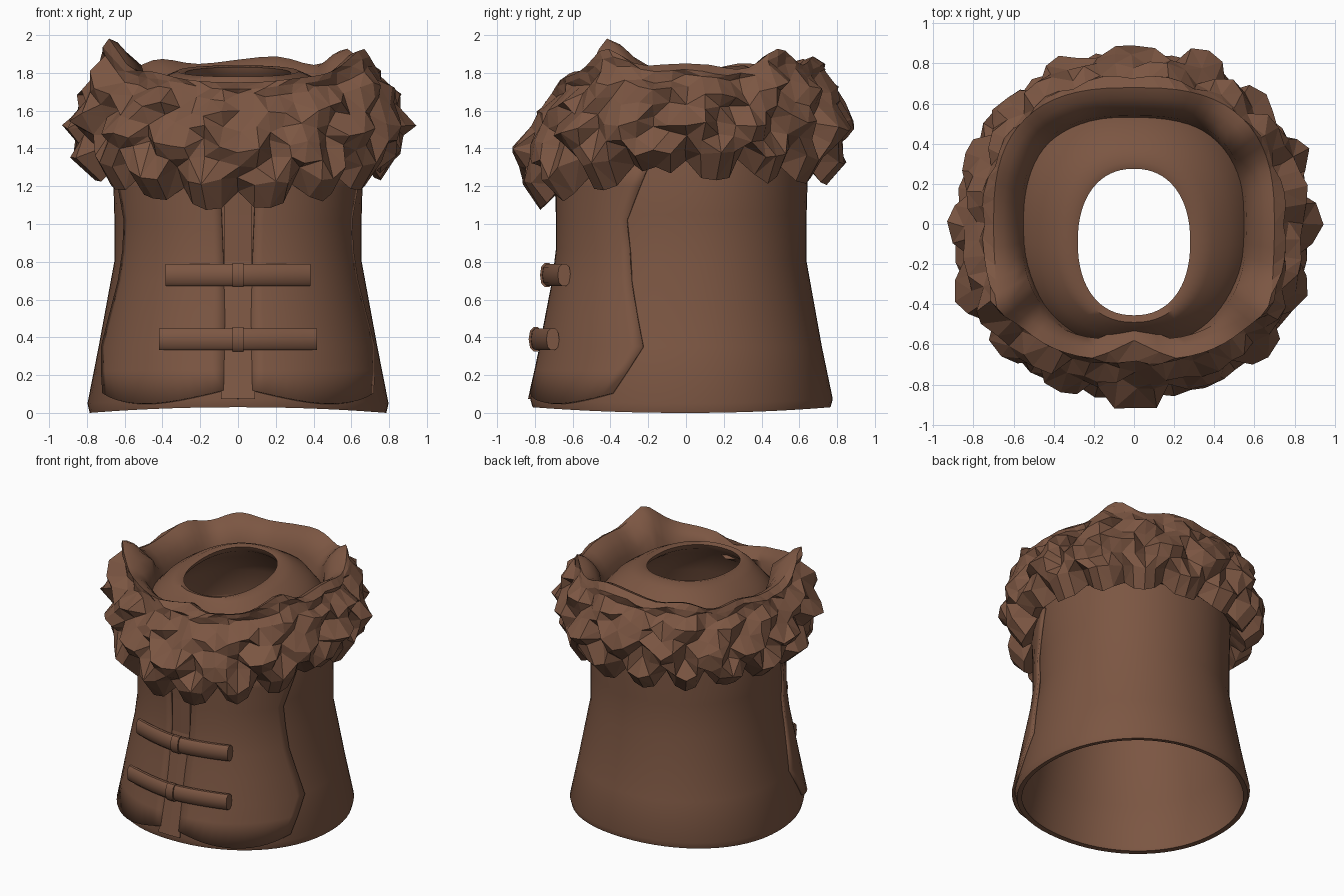
import bpy, bmesh, random
from math import sin, cos, pi, radians, exp, copysign

random.seed(11)
if "Cube" in bpy.data.objects:
    bpy.data.objects.remove(bpy.data.objects["Cube"])

brown = bpy.data.materials.new("brown_leather")
brown.use_nodes = True
COLOUR = (0.2, 0.093, 0.055, 1)
brown.diffuse_color = COLOUR
brown.node_tree.nodes["Principled BSDF"].inputs["Base Color"].default_value = COLOUR


def loft(name, rows, ring=True, caps=False, smooth=None, thick=0, facet=False):
    """Skin a list of equal rows of points into one object."""
    bm = bmesh.new()
    grid = [[bm.verts.new(p) for p in row] for row in rows]
    n = len(rows[0])
    for a, b in zip(grid, grid[1:]):
        for i in range(n if ring else n - 1):
            j = (i + 1) % n
            bm.faces.new((a[i], a[j], b[j], b[i]))
    if caps:
        bm.faces.new(grid[0])
        bm.faces.new(grid[-1])
    bmesh.ops.recalc_face_normals(bm, faces=bm.faces)
    if facet:
        bmesh.ops.triangulate(bm, faces=bm.faces)
    mesh = bpy.data.meshes.new(name)
    bm.to_mesh(mesh)
    bm.free()
    mesh.materials.append(brown)
    ob = bpy.data.objects.new(name, mesh)
    bpy.context.collection.objects.link(ob)
    if thick:
        mod = ob.modifiers.new("thickness", "SOLIDIFY")
        mod.thickness = thick
        mod.offset = 0
    if smooth:
        bpy.ops.object.select_all(action="DESELECT")
        ob.select_set(True)
        bpy.context.view_layer.objects.active = ob
        bpy.ops.object.shade_smooth_by_angle(angle=radians(smooth))


def lerp(table, t):
    for (a, p), (b, q) in zip(table, table[1:]):
        if t <= b:
            return p + (q - p) * max(0, t - a) / (b - a)
    return table[-1][1]


def oval(a, rx, ry, power=2.0):
    """Point on a superellipse; angle is measured from the front."""
    s, c = sin(a), cos(a)
    return (copysign(abs(s) ** (2 / power), s) * rx,
            -copysign(abs(c) ** (2 / power), c) * ry)


# Torso wall: radius by height
WALL = [(0, 0.785), (0.05, 0.797), (0.35, 0.738), (0.8, 0.655), (1.05, 0.655), (1.4, 0.665)]


def wall_point(a, z, out=0.0):
    r = lerp(WALL, z) + out
    x, y = oval(a, r, r * (1.035 if cos(a) > 0 else 0.975), 2.1)
    return x, y, z + 0.03 * cos(a) ** 2 * max(0, 1 - z * 4)


# Torso: inner wall, hem, outer wall, then the shoulder dome and neck hole
SEG = 64
angles = [2 * pi * i / SEG for i in range(SEG)]
rows = [[wall_point(a, z, -0.035) for a in angles] for z in (1.3, 0.8, 0.35, 0.04, 0.004)]
rows += [[wall_point(a, z) for a in angles] for z in (0, 0.05, 0.35, 0.8, 1.05, 1.35)]
DOME = [(0.62, 0.64, 1.5, 0), (0.57, 0.59, 1.62, -0.02), (0.48, 0.52, 1.72, -0.04),
        (0.39, 0.45, 1.78, -0.07), (0.32, 0.40, 1.81, -0.09), (0.28, 0.365, 1.80, -0.09),
        (0.30, 0.38, 1.76, -0.09), (0.45, 0.5, 1.66, -0.04), (0.57, 0.59, 1.5, 0)]
for rx, ry, z, cy in DOME:
    ring = []
    for a in angles:
        x, y = oval(a, rx, ry, 2.25)
        ring.append((x, y + cy, z - 0.03 * cos(a) * (z > 1.7)))
    rows.append(ring)
rows.append(rows[0])
loft("torso", rows, smooth=50)

# Front panels, one for each side, with a shaped side seam
SEAM = [(0.1, 63), (0.35, 74), (0.7, 67), (1.02, 64), (1.35, 76)]
HEIGHTS = (0.1, 0.22, 0.35, 0.52, 0.7, 0.86, 1.02, 1.2, 1.35)
for side, label in ((1, "left"), (-1, "right")):
    rows = []
    for z in HEIGHTS:
        row = []
        for i in range(15):
            u = i / 14
            inner = 0.085 + 0.06 * max(0, z - 0.5)
            a = inner + (radians(lerp(SEAM, z)) - inner) * u
            dip = 0.07 * sin(pi * u) if z == 0.1 else 0
            row.append(wall_point(side * a, z - dip, 0.006 + 0.012 * sin(pi * u)))
        rows.append(row)
    loft("front_panel_" + label, rows, ring=False, smooth=40, thick=0.018)

# Centre strip between the panels
loft("centre_strip", [[wall_point(a, z, 0.007) for a in (-0.1, 0, 0.1)]
                      for z in (0.05, 0.35, 0.8, 1.05, 1.35)], ring=False, thick=0.008)


# Toggle fastenings: a bowed strap and a loop over its middle
def strap(name, half, y, z, bow, height, depth):
    rows = []
    for i in range(13):
        u = i / 6 - 1
        rows.append([(u * half, y + bow * abs(u) ** 1.6 + depth * cos(t),
                      z + copysign(abs(sin(t)) ** 0.7, sin(t)) * height)
                     for t in [pi / 5 * k for k in range(10)]])
    loft(name, rows, caps=True, smooth=40)


for label, half, y, z in (("upper", 0.385, -0.73, 0.73), ("lower", 0.418, -0.79, 0.39)):
    strap(label + "_strap", half, y, z, 0.085, 0.06, 0.034)
    strap(label + "_strap_loop", 0.03, y - 0.005, z, 0, 0.066, 0.038)

# Fur collar: a smooth rolled lip above staggered tiers of faceted tufts
LOBES, STEP = 16, 4
COLS = LOBES * STEP
cols = [2 * pi * i / COLS for i in range(COLS)]


def bump(a, centre, width):
    d = (a - centre + pi) % (2 * pi) - pi
    return exp(-(d / width) ** 2)


def lobe(i, phase):
    """Blunt tuft profile with sharp creases between tufts."""
    return sin(pi * ((i / STEP + phase) % 1)) ** 0.6


def lapels(a):
    """The two raised corners beside the front opening."""
    return bump(a, -1.08, 0.17) + 0.7 * bump(a, 1.08, 0.2)


def crest_height(a):
    z = 1.83 - 0.08 * bump(a, 0, 0.6) + 0.02 * sin(9 * a) * (1 - bump(a, 0, 0.8))
    return z + 0.15 * lapels(a) + 0.07 * bump(a, 2.27, 0.25) + 0.04 * bump(a, pi, 0.7)


def hem_height(a):
    return 1.33 - 0.16 * bump(a, 0, 0.85) - 0.02 * bump(a, pi, 0.7) + 0.07 * bump(a, 1.38, 0.12)


def lip_point(a, inset, z):
    inner = inset > 0.12
    pinch = 0 if inner else 0.1 * bump(a, 0, 0.1)
    spread = -0.07 * bump(a, 0, 0.6) if inner else -0.05 * lapels(a)
    x, y = oval(a, 0.70 - inset - spread, 0.68 - inset - spread - pinch, 2.7)
    return x, y, z


LIP = [(0.14, -0.14), (0.10, -0.07), (0.05, -0.02), (0, 0)]
lip = [[lip_point(a, 0.16, 1.60) for a in cols]]
lip += [[lip_point(a, inset, crest_height(a) + dz) for a in cols] for inset, dz in LIP]
loft("collar_lip", lip, smooth=60)

# Each tier row: position down the collar, base radius, tuft length, phase
TIERS = [(0.06, 0.745, 0.02, 0), (0.13, 0.735, 0.03, 0), (0.26, 0.78, 0.08, 0),
         (0.40, 0.80, 0.06, 0.25), (0.56, 0.81, 0.12, 0.5), (0.68, 0.80, 0.08, 0.5),
         (0.85, 0.785, 0.10, 0)]
fur = [lip[-1]]
for t, r, tuft, phase in TIERS:
    sizes = [random.uniform(0.75, 1.2) for _ in range(LOBES)]
    row = []
    for i, a in enumerate(cols):
        top, low = crest_height(a), hem_height(a)
        tri = lobe(i, phase) * sizes[int(i / STEP + phase) % LOBES]
        rr = r + tuft * tri + random.uniform(-0.018, 0.018) * (t > 0.1)
        rr += 0.1 * bump(a, 0, 0.7) * (t - 0.5) + 0.05 * lapels(a) * (1 - t)
        x, y = oval(a + random.uniform(-0.015, 0.015), rr, rr * 0.975, 2.1)
        z = top + (low - top) * t - 0.07 * tri * t + random.uniform(-0.025, 0.025) * (t > 0.1)
        row.append((x, y, z))
    fur.append(row)

# Ragged hem that tucks back under against the torso
hem = []
for i, a in enumerate(cols):
    tri = lobe(i, 0)
    rr = 0.69 + 0.08 * tri + 0.03 * bump(a, 0, 0.7)
    x, y = oval(a, rr, rr * 0.985, 2.1)
    hem.append((x, y, hem_height(a) - 0.10 * tri + random.uniform(-0.015, 0.015)))
fur.append(hem)
fur.append([wall_point(a, hem_height(a) + 0.03, -0.015) for a in cols])
loft("collar_fur", fur, facet=True)
